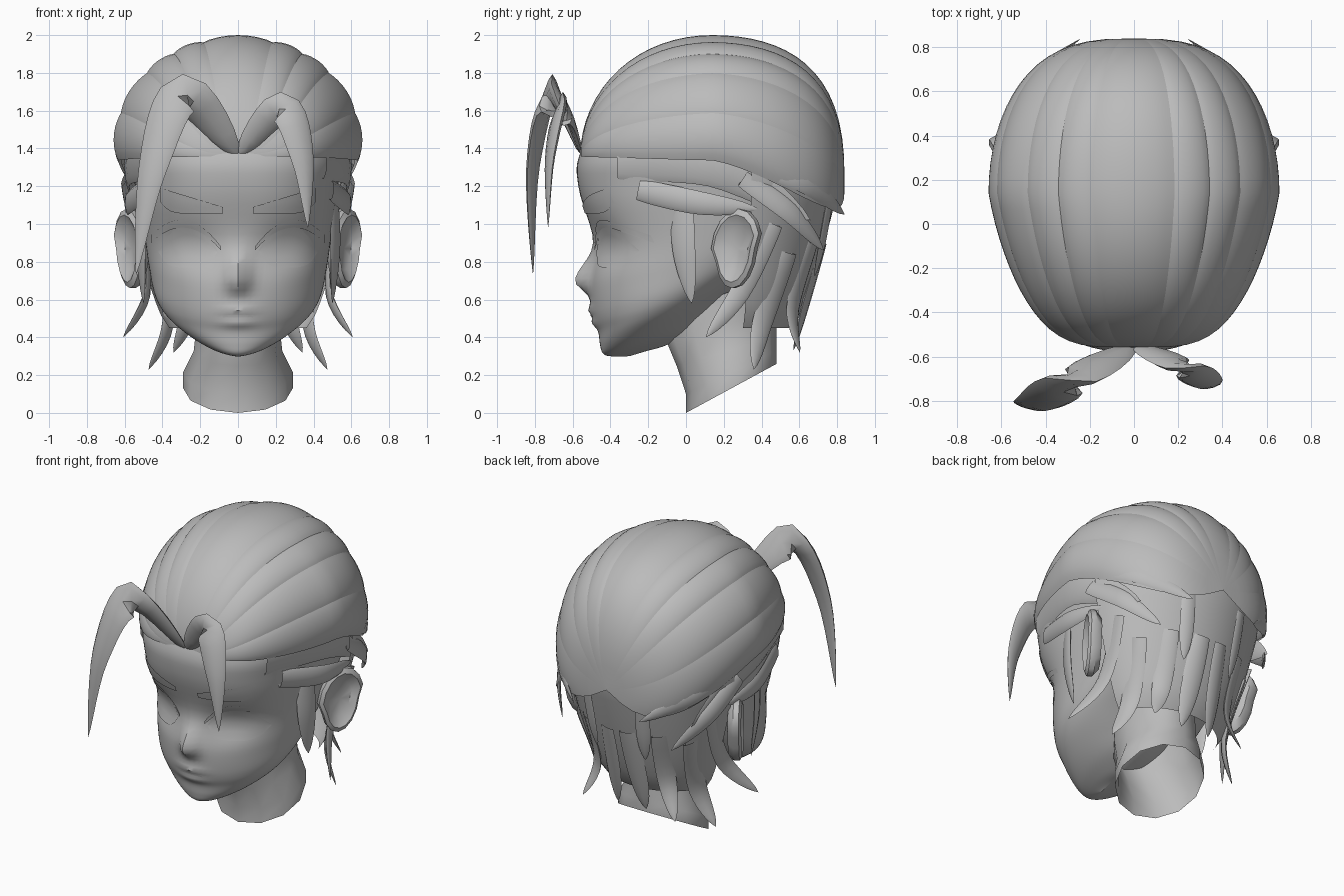
import bpy, bmesh, math
from mathutils import Vector
from mathutils.bvhtree import BVHTree

if "Cube" in bpy.data.objects:
    bpy.data.objects.remove(bpy.data.objects["Cube"])

grey = bpy.data.materials.new("plain_grey")
grey.diffuse_color = (0.5, 0.5, 0.5, 1)
grey.use_nodes = True
grey.node_tree.nodes["Principled BSDF"].inputs["Base Color"].default_value = grey.diffuse_color
SIDES = ((1, "right"), (-1, "left"))


def spline(rows, n):
    """Smooth curve through tuples, n steps per span."""
    out = []
    for i in range(len(rows) - 1):
        a, b, c, d = (rows[max(0, min(len(rows) - 1, i + k))] for k in (-1, 0, 1, 2))
        for j in range(n):
            t = j / n
            out.append(tuple(q + t / 2 * (r - p + t * (2 * p - 5 * q + 4 * r - s + t * (3 * (q - r) + s - p)))
                             for p, q, r, s in zip(a, b, c, d)))
    return out + [tuple(rows[-1])]


def skin(name, rows, closed=False, angle=40):
    """Surface through rows of points."""
    bm = bmesh.new()
    vs = [[bm.verts.new(p) for p in r] for r in rows]
    m = len(rows[0])
    for r0, r1 in zip(vs, vs[1:]):
        for k in range(m if closed else m - 1):
            bm.faces.new((r0[k], r0[(k + 1) % m], r1[(k + 1) % m], r1[k]))
    bmesh.ops.remove_doubles(bm, verts=bm.verts, dist=0.0005)
    bmesh.ops.recalc_face_normals(bm, faces=bm.faces)
    me = bpy.data.meshes.new(name)
    bm.to_mesh(me)
    bm.free()
    me.materials.append(grey)
    ob = bpy.data.objects.new(name, me)
    bpy.context.collection.objects.link(ob)
    bpy.ops.object.select_all(action='DESELECT')
    bpy.context.view_layer.objects.active = ob
    ob.select_set(True)
    bpy.ops.object.shade_smooth_by_angle(angle=math.radians(angle))
    return ob


def circle(n):
    return [math.tau * k / n for k in range(n)]


def spow(v, e):
    return math.copysign(abs(v) ** e, v)


def bell(v, s):
    return math.exp(-(v / s) ** 2)


def clamp(v):
    return max(0, min(1, v))


# Head: tilted rings (front z, front y, back z, back y, half width)
HEAD = [(.30, -.30, .33, -.20, .001), (.30, -.40, .36, -.10, .08), (.315, -.44, .44, .05, .18),
        (.36, -.455, .54, .15, .29), (.43, -.465, .64, .25, .385), (.52, -.495, .74, .38, .44),
        (.68, -.505, .86, .55, .47), (.90, -.485, .98, .66, .495), (1.2, -.57, 1.2, .74, .53),
        (1.4, -.55, 1.4, .76, .54), (1.75, -.33, 1.75, .6, .40)]


def face_relief(x, z):
    nose = -.085 * bell(x, .06) * bell(z - .70, .13 if z > .70 else .06)
    sockets = .035 * bell(abs(x) - .26, .13) * bell(z - .89, .10)
    lips = -.02 * bell(x, .09) * (bell(z - .545, .025) + .8 * bell(z - .475, .025))
    return nose + sockets + lips


rows = []
for zf, yf, zb, yb, w in spline(HEAD, 6):
    e = 2 / (2 + .5 * clamp((zf - .5) / .6))
    row = []
    for a in circle(96):
        x = w * spow(math.sin(a), e)
        y = (yf + yb) / 2 - (yb - yf) / 2 * spow(math.cos(a), e)
        z = zf + (zb - zf) * (y - yf) / (yb - yf)
        row.append((x, y + (face_relief(x, z) if math.cos(a) > 0 else 0), z))
    rows.append(row)
head = skin("head", rows, True)

# Neck: slanted open base rising into the skull (front y, front z, back z, half width)
skin("neck", [[(w * math.sin(a), (f + .48) / 2 - (.48 - f) / 2 * math.cos(a),
                (zf + zb) / 2 - (zb - zf) / 2 * math.cos(a)) for a in circle(12)]
              for f, zf, zb, w in ((0, 0, .26, .29), (0, .1, .33, .29), (-.05, .25, .4, .235),
                                   (-.1, .37, .55, .22), (-.1, .5, .75, .22))], True)

# Thin plates laid on the face: eyes, lashes, brows, mouth
bm = bmesh.new()
bm.from_mesh(head.data)
tree = BVHTree.FromBMesh(bm)
bm.free()


def plate(name, centre, half, low, high, off, s=1):
    """Patch between the curves low(t) and high(t), t from -1 inner to 1 outer."""
    rows = []
    for j in range(5):
        row = []
        for k in range(13):
            t = k / 6 - 1
            x, z = s * (centre + half * t), low(t) + (high(t) - low(t)) * j / 4
            hit = tree.ray_cast(Vector((x, -2, z)), Vector((0, 1, 0)))[0]
            row.append((x, (hit.y if hit else -.2) - off, z))
        rows.append(row)
    skin(name, rows)


for s, side in SIDES:
    plate("eye_" + side, .265, .155, lambda t: .85 - .08 * (1 - t ** 4),
          lambda t: .86 + .14 * (1 - t * t), .006, s)
    plate("lash_" + side, .275, .185, lambda t: .88 + .02 * t + .1 * (1 - t * t),
          lambda t: .91 + .03 * t + .11 * (1 - t * t), .009, s)
    plate("brow_" + side, .245, .165, lambda t: 1.055 + .06 * max(0, t) ** 4,
          lambda t: 1.14 + .05 * t, .009, s)
plate("mouth_line", 0, .08, lambda t: .512 - .007 * t * t, lambda t: .522 - .01 * t * t, .004)

# Ears: flattened bowls flaring out toward the back (ring radius, outward depth)
for s, side in SIDES:
    rows = []
    for r, d in ((.001, -.005), (.55, 0), (.85, .035), (1, .02), (1, -.015), (.8, -.05), (.001, -.06)):
        row = []
        for a in circle(16):
            u, h = r * math.cos(a), r * math.sin(a)
            u = u * (.15 if h > 0 else .12) + .02 * h
            row.append((s * (.565 + .5 * u + d * .85), .27 + .85 * u - .5 * d, .87 + .21 * h))
        rows.append(row)
    skin("ear_" + side, rows, True)


# Swept-back hair dome, gathered at the hairline peak and at the back of the skull
def dome(y):
    """Height, half width and centre z of the hair at depth y."""
    u = (y - .14) / .70
    f = max(0, 1 - u * u) ** (.5 if u < 0 else .35)
    zc = 1.42 - (.22 * ((y - .14) / .7) ** 1.5 if u > 0 else -.06 * u)
    w = .66 * (f ** .5 * (1 + .25 * (y - .14)) if u < 0 else f)
    return (2.0 - zc) * f, w, zc


def band(name, p0, p1, drop, s=1):
    """Bulging strip of hair between two angles off the crown, sinking by drop at the back."""
    rows = []
    for i in range(33):
        y = .14 - .70 * math.cos(math.pi * i / 32)
        h, w, zc = dome(y)
        end = p1 + drop * (i / 32) ** 2
        row = []
        for k in range(9):
            p = math.radians(p0 + (end - p0) * k / 8)
            g = .97 + .03 * max(0, math.sin(math.pi * k / 8)) ** .7
            row.append((s * w * g * math.sin(p), y, zc + h * g * math.cos(p)))
        rows.append(row)
    skin(name, rows)


band("hair_crown", -18, 18, 0)
for s, side in SIDES:
    for i, (p0, p1, drop) in enumerate(((16, 33, 0), (31, 49, 2), (46, 74, 8), (70, 92, 26))):
        band(f"hair_band_{side}_{i + 1}", p0, p1, drop, s)


# Back hair shell narrowing down to the nape
def shell(deg, z, flare=0):
    a, k = math.radians(deg), clamp((z - .45) / .75) ** .7
    return ((.37 + .24 * k + flare) * math.cos(a), .25 + (.30 + .26 * k + flare) * math.sin(a), z)


skin("back_hair", [[shell(10 + 160 * k / 28, 1.5 - 1.05 * j / 16) for k in range(29)] for j in range(17)])


def lock(name, pts, width, s=1, thick=.25, narrow_root=False):
    """Pointed flat strand along points, facing away from the head axis."""
    path = [Vector(p) for p in spline(pts, 6)]
    last = len(path) - 1
    mid = path[last // 2]
    n = Vector((mid.x, mid.y - .2, 0)).normalized()
    rows = []
    for i, c in enumerate(path):
        f = i / last
        t = path[min(i + 1, last)] - path[max(i - 1, 0)]
        side = t.cross(n).normalized()
        out = side.cross(t).normalized()
        w = math.sin(math.pi * f ** .7) if narrow_root else (.6 + .6 * f) * (1 - f * f)
        w = max(w * width, .001) / 2
        ring = []
        for a in circle(8):
            q = c + side * w * math.cos(a) + out * w * thick * math.sin(a)
            ring.append((s * q.x, q.y, q.z))
        rows.append(ring)
    skin(name, rows, True, 50)


# Two arching forelocks springing from the hairline peak
root = (0, -.55, 1.36)
lock("forelock_large", [root, (-.285, -.71, 1.68), (-.45, -.81, 1.3), (-.54, -.81, .73)], .23, 1, .3, True)
lock("forelock_small", [root, (.23, -.65, 1.61), (.34, -.72, 1.35), (.37, -.73, .98)], .18, 1, .3, True)

for s, side in SIDES:
    # Side hair around the temple and ear
    lock("temple_panel_" + side, [(.45, -.36, 1.34), (.58, .15, 1.31), (.50, .66, 1.02)], .34, s, .2)
    lock("over_ear_lock_" + side, [(.49, -.25, 1.18), (.58, .08, 1.11), (.57, .38, 1.08)], .18, s, .3)
    lock("sideburn_" + side, [(.51, -.02, 1.1), (.515, -.01, .85), (.50, .03, .58)], .19, s, .2)
    lock("sweep_upper_" + side, [(.60, .30, 1.36), (.50, .63, 1.22), (.24, .84, 1.05)], .18, s)
    lock("sweep_lower_" + side, [(.60, .30, 1.24), (.55, .55, 1.06), (.40, .73, .86)], .16, s)
    # Nape flicks: root angle, tip angle, root z, tip z, outward flare, width
    for i, (a, b, z0, z1, flare, w) in enumerate((
            (25, -15, 1.0, .40, .26, .16), (38, 15, .85, .23, .12, .18), (60, 50, .9, .32, .16, .17),
            (82, 75, .9, .33, .03, .18), (70, 70, 1.15, .72, .03, .13))):
        lock(f"nape_flick_{side}_{i + 1}", [shell(a, z0), shell((a + b) / 2, .6 * z1 + .4 * z0, .02),
                                            shell(b, z1, flare)], w, s)
